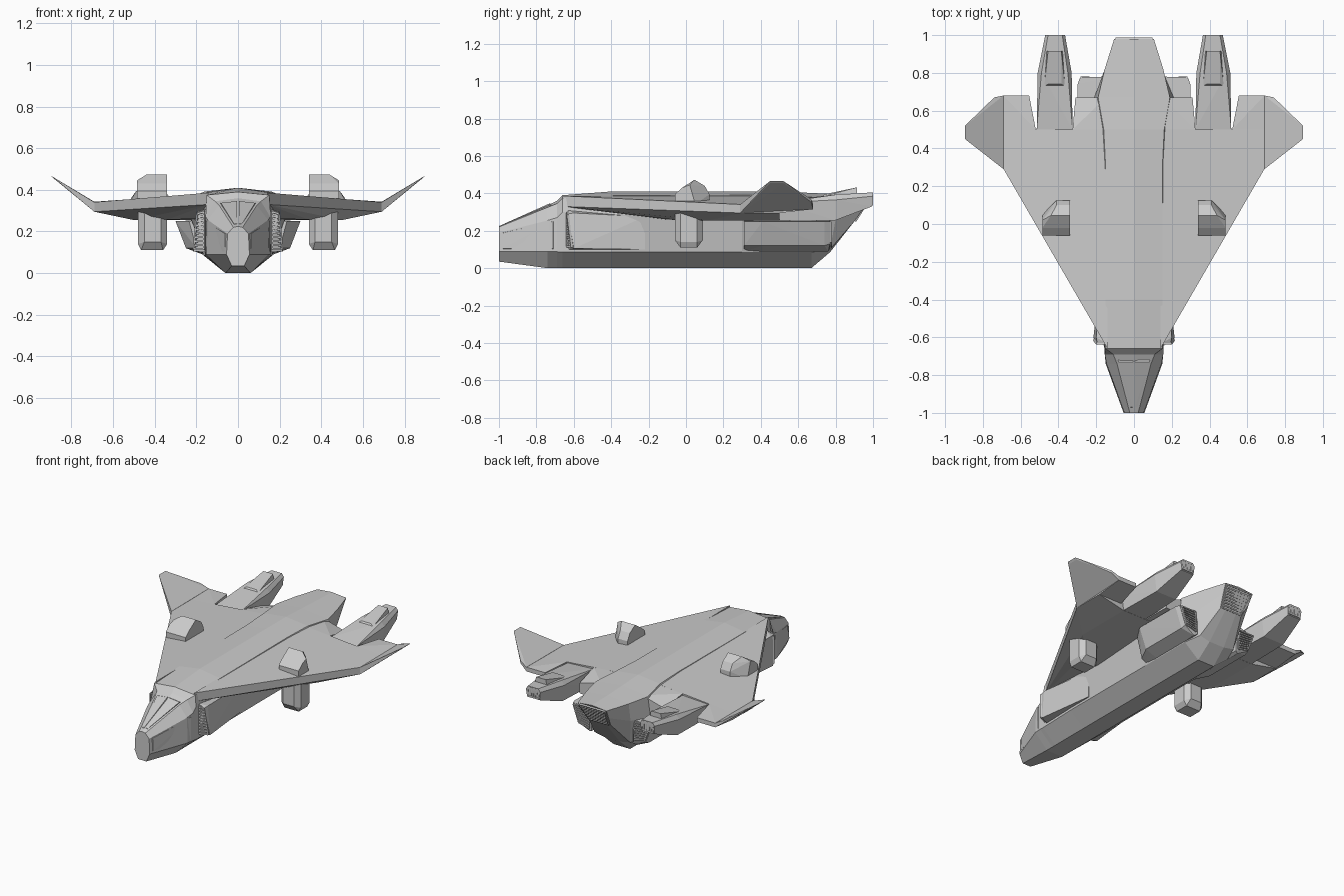
import bpy, bmesh
from mathutils import Vector

def finish(name, bm, mirror):
    bmesh.ops.recalc_face_normals(bm, faces=bm.faces[:])
    me = bpy.data.meshes.new(name)
    bm.to_mesh(me)
    bm.free()
    ob = bpy.data.objects.new(name, me)
    bpy.context.collection.objects.link(ob)
    if mirror:
        m = ob.modifiers.new("mirror", 'MIRROR')
        m.use_axis[0] = True
        m.use_mirror_merge = False
    return ob

def add_hull(bm, pts):
    vs = [bm.verts.new(p) for p in pts]
    r = bmesh.ops.convex_hull(bm, input=vs)
    junk = {g for g in r["geom_interior"] + r["geom_unused"] if isinstance(g, bmesh.types.BMVert)}
    bmesh.ops.delete(bm, geom=list(junk), context='VERTS')

def hull(name, pts, mirror=True):
    bm = bmesh.new()
    add_hull(bm, pts)
    bmesh.ops.dissolve_limit(bm, angle_limit=0.01, verts=bm.verts[:], edges=bm.edges[:])
    return finish(name, bm, mirror)

def box_pts(x, y, z):
    return [(a, b, c) for a in x for b in y for c in z]

def beam(bm, p, q, side, out):
    add_hull(bm, [e + side * s + out * o for e in (p, q) for s in (-1, 1) for o in (-1, 1)])

def grille(name, a, b, c, d, n, depth=.007, mirror=True):
    """Slats spanning from rail a-b to rail c-d, with a frame around them."""
    a, b, c, d = map(Vector, (a, b, c, d))
    nrm = (b - a).cross(c - a).normalized() * depth
    bm = bmesh.new()
    for i in range(n + 1):
        p, q = a.lerp(b, i / n), c.lerp(d, i / n)
        beam(bm, p, q, (b - a) / n * .25, nrm)
    for p, q in ((a, b), (c, d)):
        beam(bm, p, q, (c - a).normalized() * .004, nrm * 1.2)
    return finish(name, bm, mirror)

def panel(name, quad, t):
    """Thin raised plate on a four-cornered area, bevelled inwards."""
    q = [Vector(p) for p in quad]
    n = (q[1] - q[0]).cross(q[2] - q[0]).normalized()
    c = sum(q, Vector()) / 4
    return hull(name, [p - n * t for p in q] + [p.lerp(c, .06) + n * t for p in q])

# fuselage: half sections (x, y, z) from spine to keel
def sec(y, *xz):
    return [(x, y, z) for x, z in xz]

sections = [
    sec(-1, (0, .225), (.022, .22), (.05, .19), (.055, .09), (.03, .035)),
    sec(-.74, (0, .335), (.09, .325), (.145, .255), (.15, .09), (.06, 0)),
    sec(-.69, (0, .36), (.11, .345), (.155, .27), (.155, .088), (.06, 0)),
    sec(-.66, (0, .39), (.15, .375), (.155, .3), (.157, .085), (.06, 0)),
    sec(-.4, (0, .41), (.15, .387), (.175, .29), (.165, .085), (.06, 0)),
    sec(.3, (0, .41), (.15, .39), (.225, .26), (.165, .085), (.06, 0)),
    sec(.5, (0, .41), (.16, .392), (.225, .255), (.165, .085), (.06, 0)),
    sec(.67, (0, .402), (.19, .38), (.21, .25), (.165, .085), (.06, 0)),
    [(0, .82, .395), (.155, .82, .38), (.155, .8, .26), (.13, .77, .1), (.055, .77, .085)],
    [(0, .98, .39), (.105, .98, .38), (.1, .95, .32), (.08, .9, .25), (.04, .9, .25)],
]
bm = bmesh.new()
rings = []
for s in sections:
    loop = s + [(-x, y, z) for x, y, z in s[:0:-1]]
    rings.append([bm.verts.new(p) for p in loop])
for r0, r1 in zip(rings, rings[1:]):
    for i in range(len(r0)):
        j = (i + 1) % len(r0)
        bm.faces.new((r0[i], r0[j], r1[j], r1[i]))
bm.faces.new(rings[0])
bm.faces.new(rings[-1])
finish("fuselage", bm, False)
grille("tail_exhaust", (-.095, .98, .375), (-.07, .905, .255), (.095, .98, .375), (.07, .905, .255), 8, mirror=False)

# nose panels and canopy frame
panel("nose_side_panel", [(.055, -.985, .1), (.151, -.7, .1), (.151, -.7, .255), (.053, -.985, .19)], .006)
panel("canopy_glass", [(.004, -.975, .232), (.018, -.975, .23), (.085, -.72, .337), (.004, -.72, .346)], .004)

# wings
def ztop(x):
    return .398 - .083 * x

top = [(x, y, ztop(x)) for x, y in ((.14, -.66), (.69, .29), (.69, .5), (.14, .5))]
edge = [(.14, -.66, .33), (.69, .29, .295), (.69, .5, .295), (.14, .5, .3)]
under = [(.17, -.12, .262), (.34, -.05, .257), (.5, .12, .255), (.5, .5, .255), (.17, .5, .255)]
hull("wing", top + edge + under)
hull("wing_flap", [(x, .5, z) for x in (.52, .69) for z in (.295, ztop(x))]
     + [(x, .68, z) for x in (.555, .69) for z in (.315, .343)])
hull("wing_root", [(.15, .5, .385), (.325, .5, ztop(.325)), (.15, .5, .255), (.325, .5, .257),
                   (.15, .67, .378), (.31, .67, .335), (.15, .67, .255), (.31, .67, .27)])
hull("winglet", [(.69, .29, .295), (.69, .29, .341), (.69, .68, .315), (.69, .68, .343),
                 (.885, .45, .455), (.895, .45, .466), (.885, .52, .455), (.895, .52, .466),
                 (.74, .67, .352), (.74, .67, .368)])

# engine nacelles at the trailing edge
hull("nacelle", [(.325, .5, .36), (.515, .5, .35), (.33, .5, .256), (.5, .5, .256),
                 (.33, .8, .365), (.51, .8, .365), (.35, .8, .393), (.49, .8, .393),
                 (.345, .8, .256), (.495, .8, .256),
                 (.365, 1, .385), (.47, 1, .385), (.38, 1, .405), (.455, 1, .405),
                 (.37, .995, .33), (.465, .995, .33)])
grille("nacelle_exhaust", (.375, .996, .34), (.46, .996, .34), (.38, .996, .397), (.455, .996, .397), 6, .004)
hull("nacelle_scoop", [(.365, .73, .382), (.475, .73, .382), (.385, .74, .395), (.455, .74, .395),
                       (.375, .915, .385), (.465, .915, .385), (.385, .915, .432), (.455, .915, .432)])

# turrets above and below the wing
hull("upper_turret", [(x, y, z) for x in (.34, .485) for y, z in ((-.06, .34), (-.06, .395), (-.02, .43))]
     + [(.34, .045, .473), (.44, .045, .473), (.485, .02, .445), (.485, .05, .34),
        (.34, .1, .44), (.41, .1, .44), (.34, .125, .395), (.41, .125, .395), (.34, .125, .35), (.41, .125, .35)])
hull("lower_turret", box_pts((.34, .48), (-.03, .06), (.14, .3)) + box_pts((.37, .45), (-.06, .09), (.15, .3))
     + box_pts((.36, .465), (-.03, .06), (.11,)))

# side intakes behind the nose
hull("side_intake", [(.15, -.63, .31), (.15, -.63, .1), (.195, -.63, .29), (.215, -.6, .105),
                     (.2, -.6, .295), (.17, -.22, .275), (.17, -.22, .1), (.15, -.22, .1), (.15, -.22, .28)])
grille("intake_grille", (.16, -.633, .115), (.16, -.633, .295), (.21, -.61, .115), (.195, -.631, .285), 9)

# rear side pods with exhaust grilles
hull("side_pod", [(.15, .31, .255), (.235, .31, .25), (.2, .31, .12), (.15, .31, .09),
                  (.3, .41, .25), (.25, .41, .12), (.17, .41, .09),
                  (.298, .74, .25), (.25, .74, .12), (.17, .76, .09),
                  (.288, .77, .25), (.245, .77, .13), (.15, .77, .255), (.15, .77, .1)])
grille("pod_exhaust", (.165, .772, .115), (.17, .772, .245), (.24, .772, .135), (.28, .772, .245), 8)
